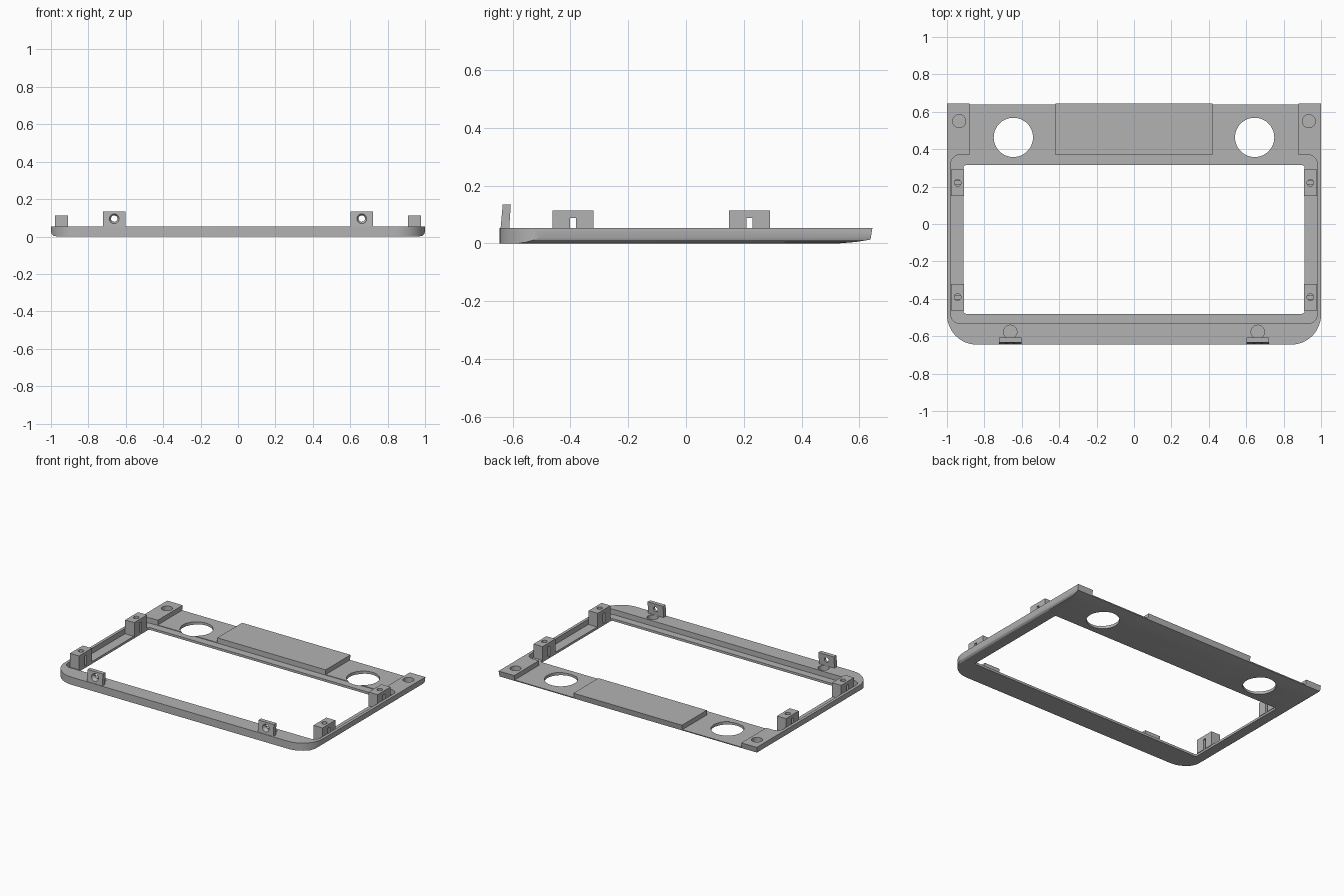
import bpy
import bmesh
from math import cos, sin, pi, radians
from mathutils import Matrix, Vector

if "Cube" in bpy.data.objects:
    bpy.data.objects.remove(bpy.data.objects["Cube"], do_unlink=True)

grey = bpy.data.materials.new("matte grey")
grey.use_nodes = True
grey.diffuse_color = (0.45, 0.45, 0.45, 1)
grey.node_tree.nodes["Principled BSDF"].inputs["Base Color"].default_value = (0.45, 0.45, 0.45, 1)


def prism(name, outline, axis, low, high):
    """Extrude a 2D outline between two positions along one axis."""
    place = {"x": lambda p: (low, p[0], p[1]),
             "y": lambda p: (p[0], low, p[1]),
             "z": lambda p: (p[0], p[1], low)}[axis]
    bm = bmesh.new()
    face = bm.faces.new([bm.verts.new(place(p)) for p in outline])
    side = bmesh.ops.extrude_face_region(bm, geom=[face])["geom"]
    shift = Vector([(high - low) * (axis == a) for a in "xyz"])
    bmesh.ops.translate(bm, vec=shift, verts=[v for v in side if isinstance(v, bmesh.types.BMVert)])
    bmesh.ops.recalc_face_normals(bm, faces=bm.faces)
    mesh = bpy.data.meshes.new(name)
    bm.to_mesh(mesh)
    bm.free()
    mesh.materials.append(grey)
    obj = bpy.data.objects.new(name, mesh)
    bpy.context.collection.objects.link(obj)
    return obj


def rounded(x0, x1, y0, y1, front_r, back_r, steps=12):
    """Rectangle outline with separate front and back corner radii."""
    pts = []
    corners = [(x1, y1, back_r, 0), (x0, y1, back_r, 1), (x0, y0, front_r, 2), (x1, y0, front_r, 3)]
    for x, y, r, quarter in corners:
        if r == 0:
            pts.append((x, y))
            continue
        cx = x - r if x == x1 else x + r
        cy = y - r if y == y1 else y + r
        for i in range(steps + 1):
            a = (quarter + i / steps) * pi / 2
            pts.append((cx + r * cos(a), cy + r * sin(a)))
    return pts


def box(name, x0, x1, y0, y1, z0, z1):
    return prism(name, rounded(x0, x1, y0, y1, 0, 0), "z", z0, z1)


def cylinder(name, center, r, axis, low, high, sides=48):
    ring = [(center[0] + r * cos(2 * pi * i / sides), center[1] + r * sin(2 * pi * i / sides))
            for i in range(sides)]
    return prism(name, ring, axis, low, high)


def combine(obj, tool, operation="DIFFERENCE"):
    mod = obj.modifiers.new("cut", "BOOLEAN")
    mod.operation = operation
    mod.solver = "EXACT"
    mod.object = tool
    bpy.context.view_layer.objects.active = obj
    bpy.ops.object.modifier_apply(modifier=mod.name)
    bpy.data.objects.remove(tool, do_unlink=True)


def smooth(obj):
    bpy.ops.object.select_all(action="DESELECT")
    obj.select_set(True)
    bpy.context.view_layer.objects.active = obj
    bpy.ops.object.shade_smooth_by_angle(angle=radians(25))


TOP = 0.053
FLOOR = 0.02

# Face plate: rounded front corners, softened lower sides, rising back edge
plate = prism("face_plate", rounded(-1, 1, -0.645, 0.645, 0.16, 0), "z", 0, TOP)
half = [(1, 0.1), (1, 0.024), (0.995, 0.012), (0.985, 0.004), (0.968, 0)]
section = half + [(-x, z) for x, z in reversed(half)]
combine(plate, prism("side_section", section, "y", -1, 1), "INTERSECT")
length = [(-0.7, 0), (0.53, 0), (0.59, 0.005), (0.638, 0.013), (0.645, TOP), (0.645, 0.1), (-0.7, 0.1)]
combine(plate, prism("length_section", length, "x", -1.1, 1.1), "INTERSECT")

# Screen tray and window opening
combine(plate, prism("tray_cut", rounded(-0.98, 0.98, -0.532, 0.37, 0.05, 0.05), "z", FLOOR - 0.004, 0.1))
combine(plate, prism("window_cut", rounded(-0.912, 0.912, -0.48, 0.315, 0.015, 0.015), "z", -0.1, 0.1))

# Back recesses, round openings, corner sockets and front sockets
for s in (-1, 1):
    xs = sorted((s * 0.42, s * 0.88))
    combine(plate, box("recess_cut", xs[0], xs[1], 0.36, 0.8, FLOOR, 0.1))
    combine(plate, cylinder("opening_cut", (s * 0.645, 0.463), 0.105, "z", -0.1, 0.1, 64))
    combine(plate, cylinder("corner_socket_cut", (s * 0.935, 0.55), 0.035, "z", FLOOR, 0.1))
    combine(plate, cylinder("front_socket_cut", (s * 0.662, -0.577), 0.036, "z", FLOOR, 0.1))
smooth(plate)

for s, side in ((-1, "right"), (1, "left")):
    # Screen clip blocks with a side slot and a pin hole
    for y, end in ((-0.391, "front"), (0.22, "back")):
        xs = sorted((s * 0.908, s * 0.978))
        block = box(f"{end}_{side}_clip_block", xs[0], xs[1], y - 0.071, y + 0.071, FLOOR - 0.006, 0.113)
        combine(block, box("slot_cut", xs[0] - 0.1, xs[1] + 0.1, y - 0.01, y + 0.01, 0, 0.088))
        combine(block, cylinder("pin_cut", (s * 0.943, y), 0.018, "z", 0.05, 0.2, 32))
        smooth(block)

    # Leaning front tab with a countersunk screw hole
    x = s * 0.662
    tab = prism(f"{side}_front_tab", [(-0.642, 0.045), (-0.612, 0.045), (-0.606, 0.134), (-0.634, 0.134)],
                "x", x - 0.06, x + 0.06)
    combine(tab, cylinder("screw_cut", (x, 0.096), 0.017, "y", -0.8, -0.5))
    sink = cylinder("countersink_cut", (x, 0.096), 0.033, "y", -0.65, -0.62)
    for v in sink.data.vertices:
        if v.co.y > -0.63:
            v.co.x = x + (v.co.x - x) * 0.5
            v.co.z = 0.096 + (v.co.z - 0.096) * 0.5
    combine(tab, sink)
    smooth(tab)
